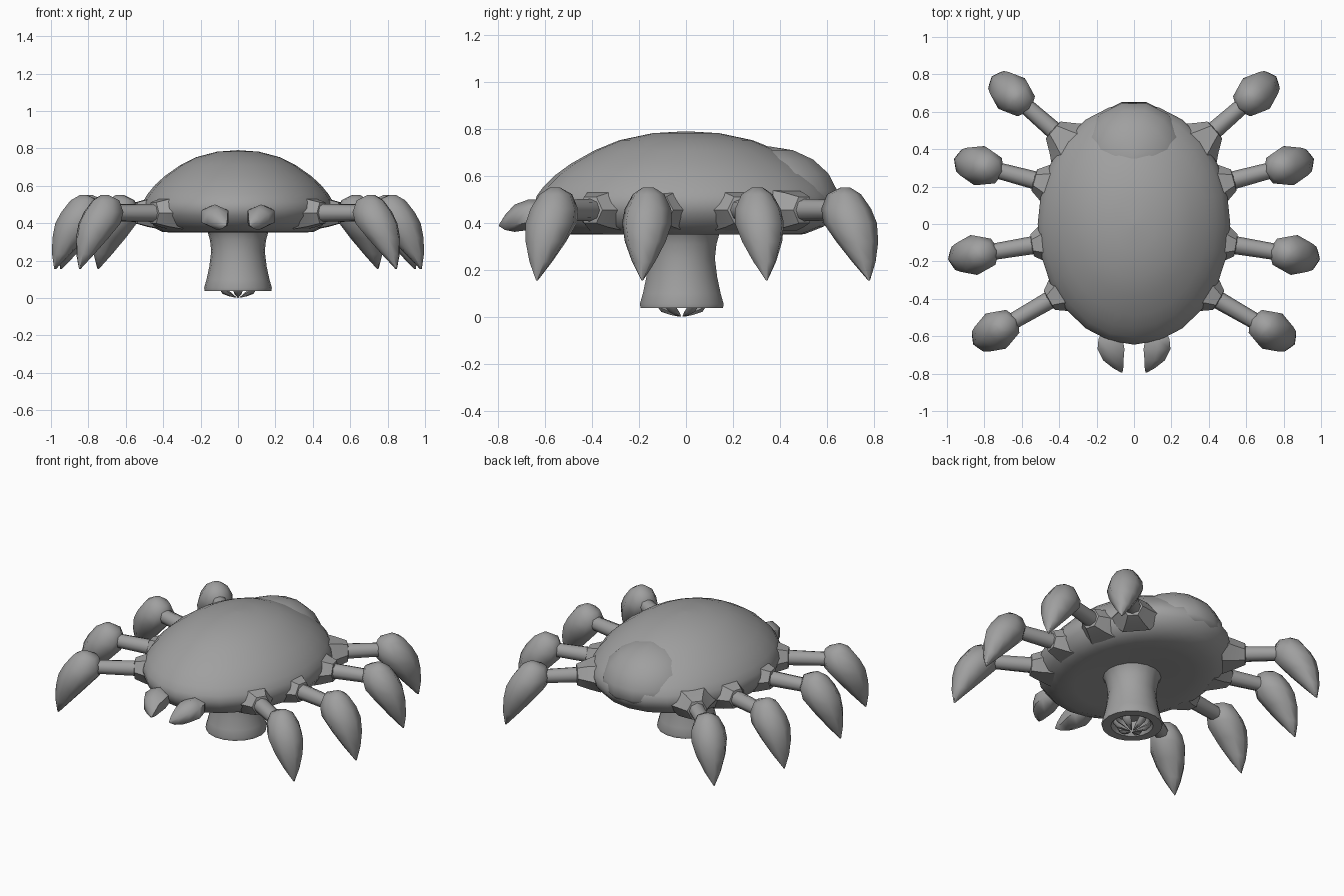
import bpy, bmesh, math
from mathutils import Vector

if "Cube" in bpy.data.objects:
    bpy.data.objects.remove(bpy.data.objects["Cube"])

shell = bpy.data.materials.new("shell_grey")
shell.diffuse_color = (0.35, 0.35, 0.35, 1)
shell.use_nodes = True
shell.node_tree.nodes["Principled BSDF"].inputs["Base Color"].default_value = shell.diffuse_color


def loft(name, rings, angle=50):
    """Skin a list of closed rings, cap both ends and smooth it."""
    bm = bmesh.new()
    rows = [[bm.verts.new(p) for p in ring] for ring in rings]
    n = len(rows[0])
    for a, b in zip(rows, rows[1:]):
        for i in range(n):
            j = (i + 1) % n
            bm.faces.new((a[i], a[j], b[j], b[i]))
    bm.faces.new(rows[0])
    bm.faces.new(rows[-1])
    bmesh.ops.recalc_face_normals(bm, faces=bm.faces)
    mesh = bpy.data.meshes.new(name)
    bm.to_mesh(mesh)
    bm.free()
    mesh.materials.append(shell)
    ob = bpy.data.objects.new(name, mesh)
    bpy.context.collection.objects.link(ob)
    bpy.ops.object.select_all(action='DESELECT')
    ob.select_set(True)
    bpy.context.view_layer.objects.active = ob
    bpy.ops.object.shade_smooth_by_angle(angle=math.radians(angle))
    return ob


def ellipse(c, u, v, n):
    """Ring around c spanned by the half-axes u and v."""
    c, u, v = Vector(c), Vector(u), Vector(v)
    return [c + u * math.cos(t) + v * math.sin(t)
            for t in (2 * math.pi * i / n for i in range(n))]


def flat_ring(x, y, z, rx, ry, n):
    return ellipse((x, y, z), (rx, 0, 0), (0, ry, 0), n)


# Domed shell with a thin rounded rim and shallow hollow underside
profile = [(0.01, .37), (.35, .365), (.62, .35), (.78, .352), (.91, .385), (.985, .44),
           (1, .48), (.985, .515), (.94, .555), (.86, .605), (.76, .652), (.6, .71),
           (.44, .752), (.22, .782), (0.01, .79)]
loft("body_shell", [flat_ring(0, 0, z, .515 * s, .645 * s, 24) for s, z in profile], 60)

# Raised plate at the rear of the shell
plate = []
for i in range(10):
    t = math.radians(-80 + i * 18.7)
    c, s = math.cos(t), math.sin(t)
    plate.append(flat_ring(0, .35, .48 + s * (.245 if s > 0 else .09), .30 * c, .31 * c, 14))
loft("rear_plate", plate, 60)

# Hanging mouth tube, open at the bottom
tube = [(.19, .39), (.163, .355), (.15, .31), (.143, .25), (.153, .17), (.168, .1),
        (.181, .055), (.178, .038), (.125, .038), (.108, .06), (.09, .12), (.01, .13)]
loft("mouth_tube", [flat_ring(0, -.018, z, r, r, 18) for r, z in tube], 50)

# Teeth curving to the middle of the mouth
for k in range(6):
    a = math.radians(60 * k + 30)
    out = Vector((math.cos(a), math.sin(a), 0))
    side = Vector((-out.y, out.x, 0))
    rings = []
    for r, z, w in [(.115, .075, .026), (.088, .038, .026), (.05, .02, .018), (.012, .003, .003)]:
        rings.append(ellipse(out * r + Vector((0, -.018, z)), side * w, (0, 0, w * .7), 6))
    loft(f"tooth_{k + 1}", rings)

# Claw sections: height, inner reach, outer reach, half width
claw = [(.55, .075, .115, .025), (.522, .01, .165, .068), (.46, -.012, .215, .1),
        (.40, .005, .248, .108), (.32, .082, .264, .088), (.235, .165, .266, .05),
        (.155, .244, .254, .003)]
# Leg start and end in plan, for one side
legs = [((.36, .44), (.56, .615)), ((.44, .21), (.705, .28)),
        ((.45, -.098), (.732, -.145)), ((.37, -.36), (.63, -.51))]

for sx, label in ((1, "right"), (-1, "left")):
    for k, (p, q) in enumerate(legs):
        a = Vector((sx * p[0], p[1], .455))
        b = Vector((sx * q[0], q[1], .455))
        d = (b - a).normalized()
        w = Vector((-d.y, d.x, 0))
        up = Vector((0, 0, 1))
        tag = f"{label}_{k + 1}"
        # Flared socket growing out of the rim
        loft("leg_socket_" + tag,
             [ellipse(a + d * t, w * r, up * h, 6)
              for t, r, h in ((-.04, .16, .1), (.03, .105, .085), (.095, .06, .065), (.1, .04, .045))], 40)
        # Straight leg
        loft("leg_" + tag, [ellipse(a, w * .05, up * .05, 8),
                            ellipse(b + d * .05, w * .043, up * .043, 8)])
        # Downward pointing claw
        rings = []
        for z, r0, r1, hw in claw:
            c = b + d * ((r0 + r1) / 2)
            c.z = z
            rings.append(ellipse(c, d * ((r1 - r0) / 2), w * hw, 8))
        loft("claw_" + tag, rings, 60)

    # Small front pincer: x, y, z, half width, half height
    pincer = [(.125, -.56, .45, .04, .035), (.125, -.615, .445, .075, .055),
              (.123, -.67, .435, .083, .065), (.11, -.73, .42, .062, .058),
              (.085, -.77, .402, .032, .032), (.065, -.795, .39, .004, .004)]
    loft("front_pincer_" + label,
         [ellipse((sx * x, y, z), (0, 0, h), (w, 0, 0), 6) for x, y, z, w, h in pincer], 60)
